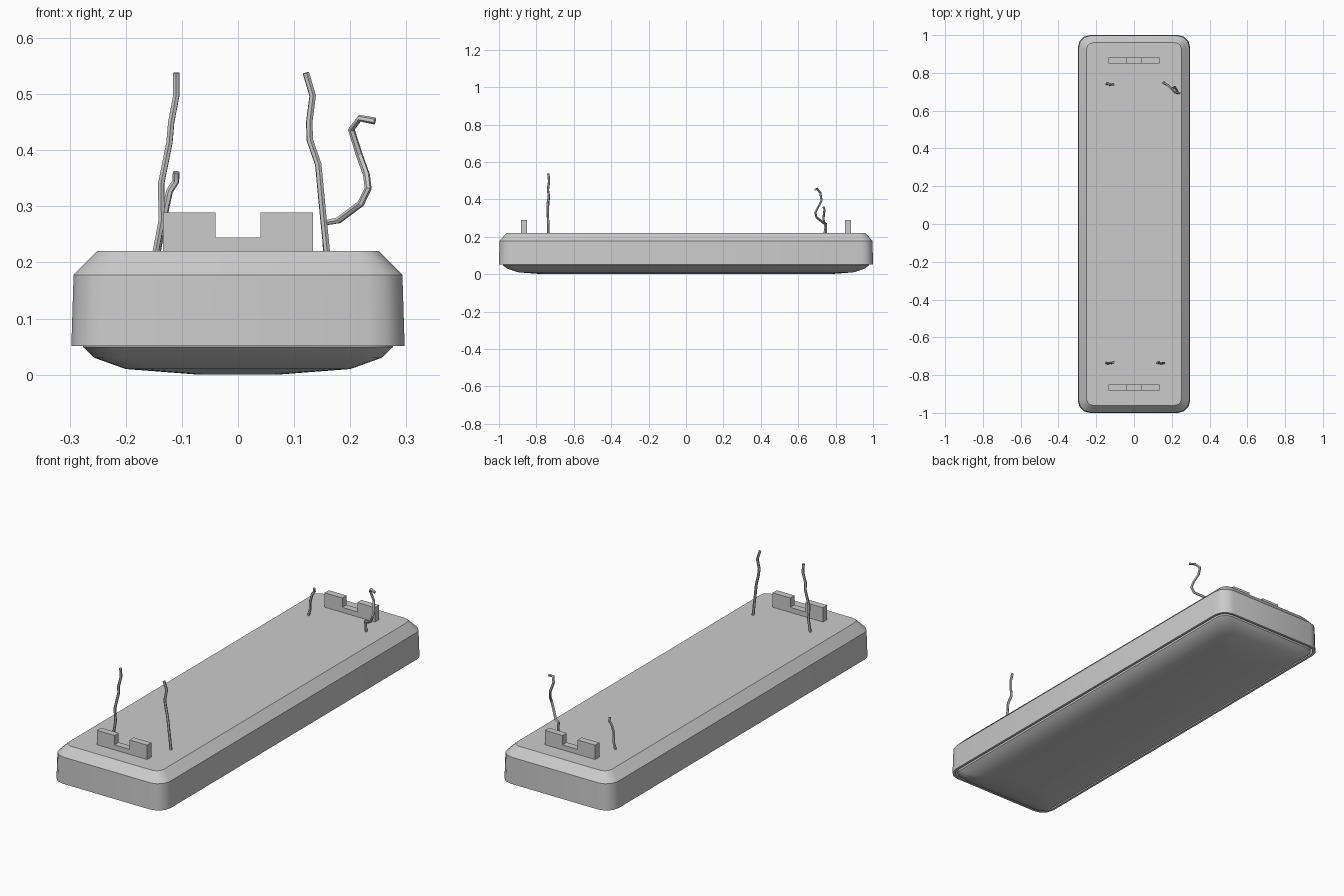
import bpy, bmesh, math

if "Cube" in bpy.data.objects:
    bpy.data.objects.remove(bpy.data.objects["Cube"])


def finish(name, bm, angle=None):
    bmesh.ops.recalc_face_normals(bm, faces=bm.faces)
    me = bpy.data.meshes.new(name)
    bm.to_mesh(me)
    bm.free()
    ob = bpy.data.objects.new(name, me)
    bpy.context.collection.objects.link(ob)
    if angle:
        bpy.ops.object.select_all(action='DESELECT')
        ob.select_set(True)
        bpy.context.view_layer.objects.active = ob
        bpy.ops.object.shade_smooth_by_angle(angle=math.radians(angle))
    return ob


def ring(bm, hx, hy, r, z, segs):
    """Rounded rectangle of vertices."""
    verts = []
    for k, (sx, sy) in enumerate([(1, 1), (-1, 1), (-1, -1), (1, -1)]):
        for i in range(segs + 1):
            a = (k + i / segs) * math.pi / 2
            verts.append(bm.verts.new((sx * (hx - r) + r * math.cos(a),
                                       sy * (hy - r) + r * math.sin(a), z)))
    return verts


def loft(name, sections, segs, caps, angle):
    bm = bmesh.new()
    rings = [ring(bm, *s, segs) for s in sections]
    n = len(rings[0])
    for a, b in zip(rings, rings[1:]):
        for i in range(n):
            j = (i + 1) % n
            bm.faces.new((a[i], a[j], b[j], b[i]))
    for c in caps:
        bm.faces.new(rings[c])
    return finish(name, bm, angle)


# housing: chamfered top, slightly drafted walls, recessed underside
loft("housing", [
    (0.251, 0.960, 0.035, 0.220),
    (0.293, 0.997, 0.062, 0.178),
    (0.297, 1.000, 0.064, 0.051),
    (0.285, 0.988, 0.054, 0.051),
    (0.283, 0.986, 0.052, 0.085)], 3, (0, -1), 30)

# diffuser lens: shallow pillow below the housing
loft("diffuser_lens", [
    (0.276, 0.979, 0.050, 0.085),
    (0.276, 0.979, 0.050, 0.049),
    (0.256, 0.958, 0.050, 0.030),
    (0.200, 0.895, 0.050, 0.010),
    (0.070, 0.765, 0.030, 0.000)], 4, (0, -1), 40)

# notched mounting brackets
profile = [(-0.134, 0.215), (0.134, 0.215), (0.134, 0.289), (0.040, 0.289),
           (0.040, 0.244), (-0.040, 0.244), (-0.040, 0.289), (-0.134, 0.289)]
for side, yc in (("front", -0.866), ("back", 0.866)):
    bm = bmesh.new()
    face = bm.faces.new([bm.verts.new((x, yc - 0.016, z)) for x, z in profile])
    ext = bmesh.ops.extrude_face_region(bm, geom=[face])
    moved = [v for v in ext["geom"] if isinstance(v, bmesh.types.BMVert)]
    bmesh.ops.translate(bm, verts=moved, vec=(0, 0.032, 0))
    finish(side + "_bracket", bm)


# loose supply wires
def wire(name, points):
    cu = bpy.data.curves.new(name, 'CURVE')
    cu.dimensions = '3D'
    cu.bevel_depth = 0.0062
    cu.bevel_resolution = 1
    cu.use_fill_caps = True
    sp = cu.splines.new('POLY')
    sp.points.add(len(points) - 1)
    for p, co in zip(sp.points, points):
        p.co = (*co, 1)
    ob = bpy.data.objects.new(name, cu)
    bpy.context.collection.objects.link(ob)
    bpy.ops.object.select_all(action='DESELECT')
    ob.select_set(True)
    bpy.context.view_layer.objects.active = ob
    bpy.ops.object.convert(target='MESH')
    bpy.ops.object.shade_smooth_by_angle(angle=math.radians(30))


wire("front_left_wire", [
    (-0.148, -0.736, 0.212), (-0.136, -0.737, 0.275), (-0.137, -0.740, 0.340),
    (-0.122, -0.733, 0.415), (-0.119, -0.738, 0.450), (-0.110, -0.732, 0.497),
    (-0.110, -0.736, 0.538)])
wire("front_right_wire", [
    (0.159, -0.736, 0.212), (0.152, -0.737, 0.280), (0.143, -0.740, 0.375),
    (0.128, -0.733, 0.418), (0.127, -0.738, 0.450), (0.133, -0.732, 0.497),
    (0.121, -0.736, 0.538)])
wire("back_left_wire", [
    (-0.145, 0.740, 0.212), (-0.138, 0.746, 0.250), (-0.129, 0.735, 0.295),
    (-0.122, 0.738, 0.327), (-0.111, 0.741, 0.344), (-0.110, 0.735, 0.361)])
wire("back_right_wire", [
    (0.158, 0.750, 0.212), (0.154, 0.748, 0.270), (0.179, 0.735, 0.275),
    (0.219, 0.697, 0.305), (0.232, 0.692, 0.332), (0.229, 0.705, 0.356),
    (0.216, 0.725, 0.392), (0.202, 0.718, 0.437), (0.217, 0.700, 0.457),
    (0.244, 0.692, 0.452)])
